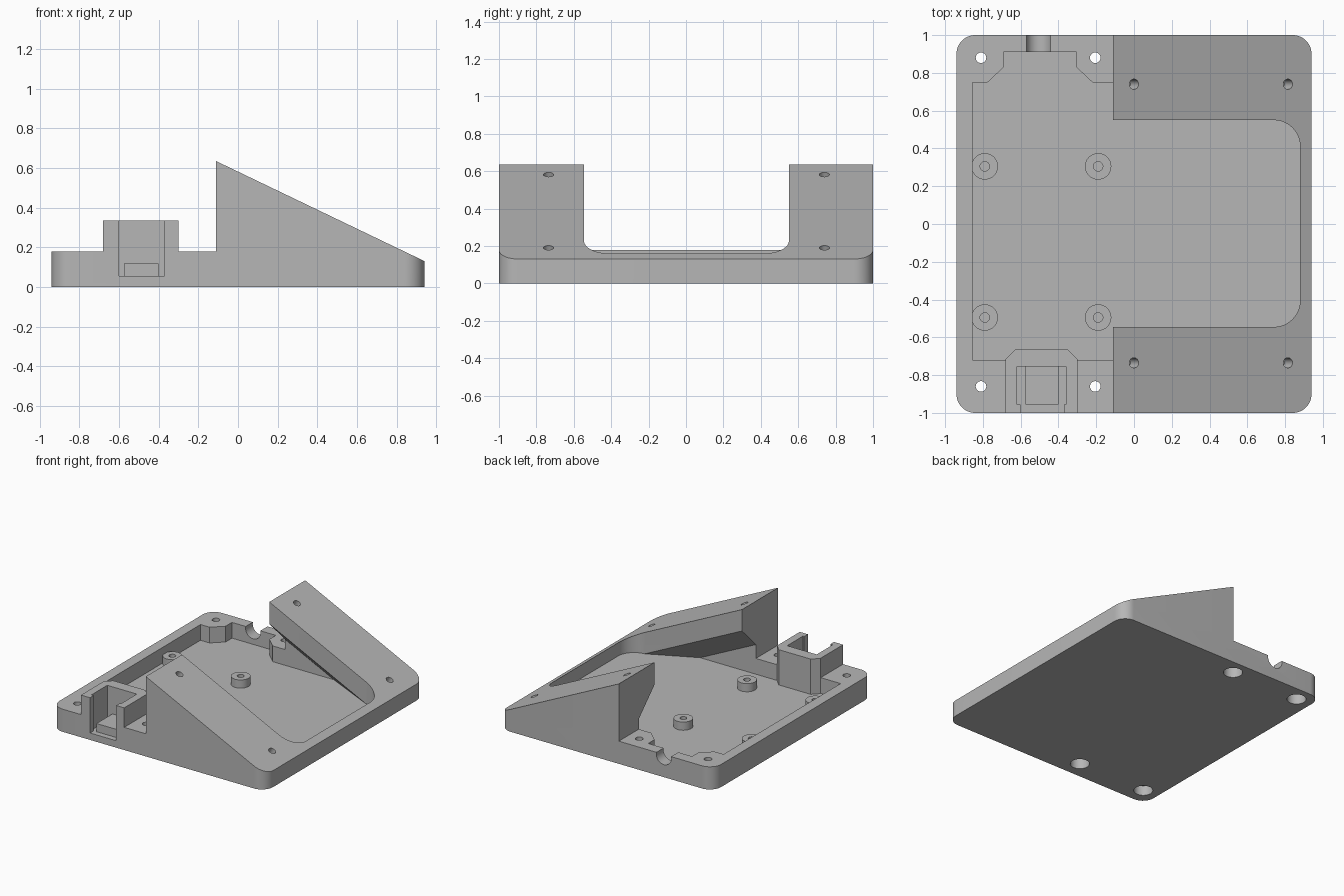
import bpy, bmesh, math
from mathutils import Vector, Matrix

if "Cube" in bpy.data.objects:
    bpy.data.objects.remove(bpy.data.objects["Cube"], do_unlink=True)

grey = bpy.data.materials.new("plain grey")
grey.use_nodes = True
COLOUR = (0.47, 0.47, 0.47, 1)
grey.diffuse_color = COLOUR
grey.node_tree.nodes["Principled BSDF"].inputs["Base Color"].default_value = COLOUR

SLOPE = 0.48      # fall of the wedge per unit of x
STEP = -0.11      # x where the wedges begin
FLOOR = 0.055
RIM = 0.18


def finish(name, bm):
    bmesh.ops.recalc_face_normals(bm, faces=bm.faces)
    mesh = bpy.data.meshes.new(name)
    bm.to_mesh(mesh)
    bm.free()
    mesh.materials.append(grey)
    ob = bpy.data.objects.new(name, mesh)
    bpy.context.collection.objects.link(ob)
    return ob


def extrude(name, points, offset):
    """Extrude a closed polygon along an offset."""
    bm = bmesh.new()
    face = bm.faces.new([bm.verts.new(p) for p in points])
    new = bmesh.ops.extrude_face_region(bm, geom=[face])["geom"]
    bmesh.ops.translate(bm, vec=offset,
                        verts=[v for v in new if isinstance(v, bmesh.types.BMVert)])
    return finish(name, bm)


def prism(name, outline, z0, z1):
    return extrude(name, [(x, y, z0) for x, y in outline], (0, 0, z1 - z0))


def box(name, x0, x1, y0, y1, z0, z1):
    return prism(name, [(x0, y0), (x1, y0), (x1, y1), (x0, y1)], z0, z1)


def rounded(x0, x1, y0, y1, r, steps=12):
    pts = []
    for k, (cx, cy) in enumerate([(x1 - r, y1 - r), (x0 + r, y1 - r),
                                  (x0 + r, y0 + r), (x1 - r, y0 + r)]):
        for i in range(steps + 1):
            a = math.pi / 2 * (k + i / steps)
            pts.append((cx + r * math.cos(a), cy + r * math.sin(a)))
    return pts


def rod(name, centre, r, length, axis=(0, 0, 1)):
    bm = bmesh.new()
    turn = Vector((0, 0, 1)).rotation_difference(Vector(axis)).to_matrix().to_4x4()
    bmesh.ops.create_cone(bm, cap_ends=True, segments=32, radius1=r, radius2=r,
                          depth=length, matrix=Matrix.Translation(centre) @ turn)
    return finish(name, bm)


def combine(target, tool, op="DIFFERENCE"):
    tool.hide_render = True
    mod = target.modifiers.new("cut", "BOOLEAN")
    mod.operation, mod.object, mod.solver = op, tool, "EXACT"
    bpy.context.view_layer.objects.active = target
    bpy.ops.object.modifier_apply(modifier=mod.name)
    bpy.data.objects.remove(tool, do_unlink=True)


# Wedge-sided body with rounded corners
side = [(-1, 0), (1, 0), (1, 0.635 - SLOPE * (1 - STEP)), (STEP, 0.635),
        (STEP, RIM), (-1, RIM)]
body = extrude("wedge_base", [(x, -1.1, z) for x, z in side], (0, 2.2, 0))
combine(body, prism("corners", rounded(-0.94, 0.94, -1, 1, 0.1), -0.5, 1), "INTERSECT")

# Main pocket and the channel between the wedges
pocket = [(-0.855, -0.72), (STEP, -0.72), (STEP, 0.75), (-0.22, 0.75), (-0.305, 0.83),
          (-0.305, 0.91), (-0.69, 0.91), (-0.69, 0.83), (-0.775, 0.75), (-0.855, 0.75)]
combine(body, prism("pocket", pocket, FLOOR, 0.25))
combine(body, prism("channel", rounded(-0.5, 0.88, -0.545, 0.55, 0.14), FLOOR, 1))


# Sloped hollows under the wedges
def ceiling(x, y):
    return 0.46 - SLOPE * (x - STEP) - (y - 0.55)


for s, wall in ((1, 0.75), (-1, 0.72)):
    bm = bmesh.new()
    x0 = -0.2
    for y in (0.5, wall):
        x_end = x0 + (ceiling(x0, y) - FLOOR) / SLOPE
        for x, z in ((x0, FLOOR), (x0, ceiling(x0, y)), (x_end, FLOOR)):
            bm.verts.new((x, s * y, z))
    bmesh.ops.convex_hull(bm, input=bm.verts)
    combine(body, finish("hollow", bm))

# Socket tower with an open front
tower = [(-0.68, -1), (-0.3, -1), (-0.3, -0.715), (-0.35, -0.665),
         (-0.63, -0.665), (-0.68, -0.715)]
combine(body, prism("tower", tower, 0.03, 0.335), "UNION")
slot = [(-0.6, -1.1), (-0.37, -1.1), (-0.37, -0.955), (-0.36, -0.955),
        (-0.36, -0.755), (-0.62, -0.755), (-0.62, -0.955), (-0.6, -0.955)]
combine(body, prism("slot", slot, FLOOR, 0.6))
box("socket_block", -0.575, -0.4, -0.955, -0.75, FLOOR - 0.01, 0.12)

# Cable notch in the back wall
combine(body, rod("notch", (-0.505, 1, 0.165), 0.066, 0.3, (0, 1, 0)))

# Corner screw holes, wider at the bottom
for x in (-0.81, -0.205):
    for y in (0.88, -0.86):
        combine(body, rod("hole", (x, y, 0.1), 0.028, 0.4))
        combine(body, rod("counterbore", (x, y, 0), 0.07, 0.16))

# Blind holes square to the slopes
for x in (0, 0.815):
    for y in (0.74, -0.735):
        top = 0.635 - SLOPE * (x - STEP)
        combine(body, rod("slope_hole", (x, y, top), 0.027, 0.2, (SLOPE, 0, 1)))

# Board standoffs
parts = [body]
for x in (-0.79, -0.19):
    for y in (0.305, -0.495):
        post = rod("standoff", (x, y, 0.085), 0.07, 0.07)
        combine(post, rod("bore", (x, y, 0.11), 0.025, 0.1))
        parts.append(post)

# Smooth the round walls, keep edges sharp
for ob in parts:
    bpy.ops.object.select_all(action="DESELECT")
    ob.select_set(True)
    bpy.context.view_layer.objects.active = ob
    bpy.ops.object.shade_smooth_by_angle(angle=math.radians(25))
